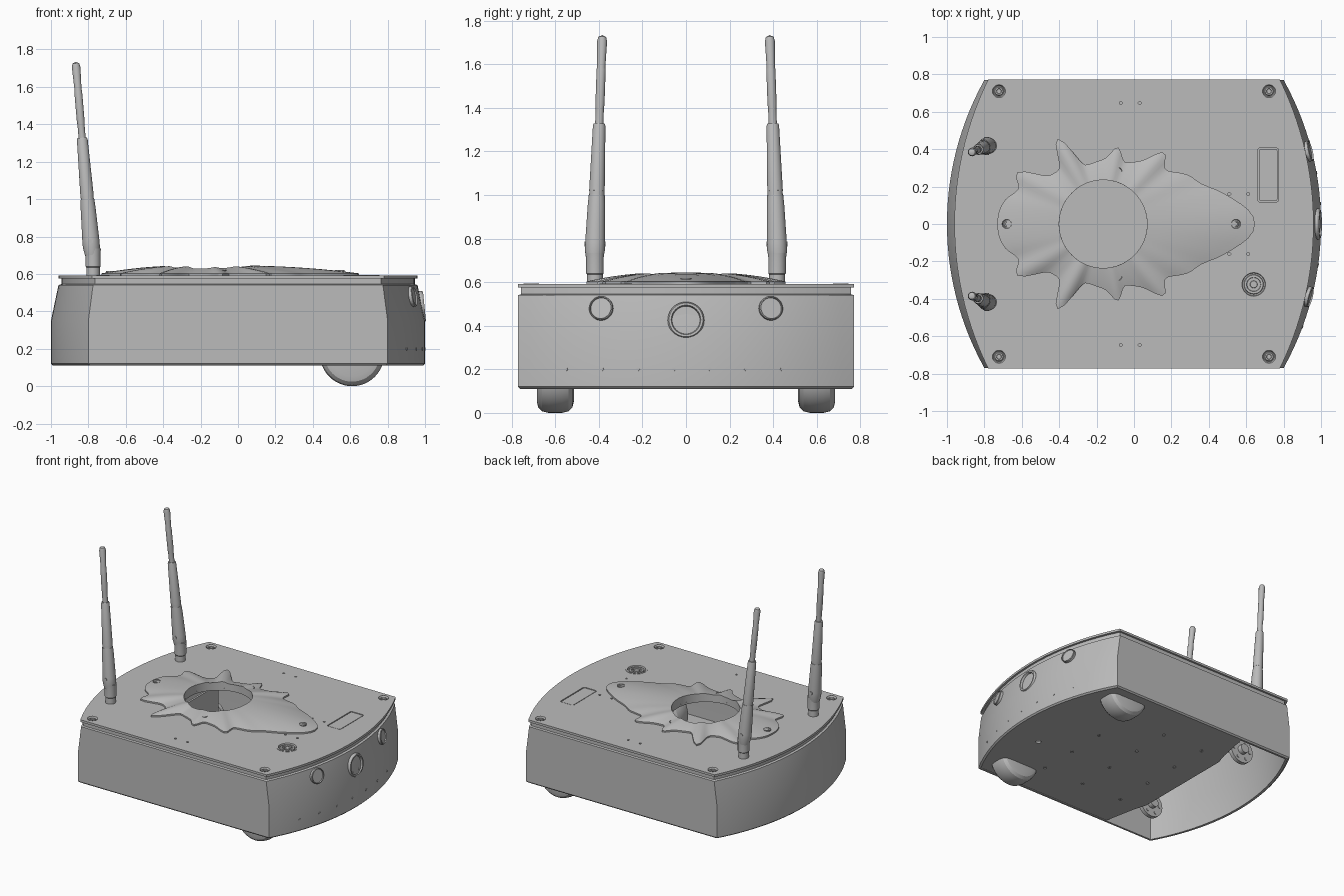
import bpy, bmesh, math
from mathutils import Vector

cube = bpy.data.objects.get("Cube")
if cube:
    bpy.data.objects.remove(cube, do_unlink=True)

grey = bpy.data.materials.new("plain grey")
grey.use_nodes = True
TONE = (0.5, 0.5, 0.5, 1)
grey.diffuse_color = TONE
grey.node_tree.nodes["Principled BSDF"].inputs["Base Color"].default_value = TONE


def finish(name, bm, angle=30):
    bmesh.ops.remove_doubles(bm, verts=bm.verts, dist=1e-5)
    bmesh.ops.recalc_face_normals(bm, faces=bm.faces)
    me = bpy.data.meshes.new(name)
    bm.to_mesh(me)
    bm.free()
    me.materials.append(grey)
    me.shade_smooth()
    me.set_sharp_from_angle(angle=math.radians(angle))
    ob = bpy.data.objects.new(name, me)
    bpy.context.collection.objects.link(ob)
    return ob


def loft(name, rings, loop=False):
    """Skin a list of closed rings with quads."""
    bm = bmesh.new()
    vs = [[bm.verts.new(p) for p in r] for r in rings]
    pairs = list(zip(vs, vs[1:])) + ([(vs[-1], vs[0])] if loop else [])
    for a, b in pairs:
        for i in range(len(a)):
            j = (i + 1) % len(a)
            bm.faces.new((a[i], a[j], b[j], b[i]))
    return finish(name, bm)


def lathe(name, profile, origin, axis=(0, 0, 1), n=32):
    """Spin (radius, height) points about an axis."""
    bm = bmesh.new()
    vs = [bm.verts.new((r, 0, h)) for r, h in profile]
    edges = [bm.edges.new(e) for e in zip(vs, vs[1:])]
    bmesh.ops.spin(bm, geom=vs + edges, cent=(0, 0, 0), axis=(0, 0, 1),
                   angle=2 * math.pi, steps=n, use_merge=True)
    bmesh.ops.dissolve_degenerate(bm, dist=1e-6, edges=bm.edges)
    ob = finish(name, bm)
    ob.rotation_euler = Vector(axis).to_track_quat('Z', 'Y').to_euler()
    ob.location = origin
    return ob


def slab(name, loops, z0, z1):
    """Flat plate from an outer loop and any number of hole loops."""
    bm = bmesh.new()
    edges = []
    for pts in loops:
        vs = [bm.verts.new((x, y, z0)) for x, y in pts]
        edges += [bm.edges.new((vs[i - 1], vs[i])) for i in range(len(vs))]
    bmesh.ops.triangle_fill(bm, use_beauty=True, edges=edges)
    top = bmesh.ops.extrude_face_region(bm, geom=bm.faces[:])["geom"]
    bmesh.ops.translate(bm, vec=(0, 0, z1 - z0),
                        verts=[v for v in top if isinstance(v, bmesh.types.BMVert)])
    return finish(name, bm)


def circle(x, y, r, n=32):
    return [(x + r * math.cos(2 * math.pi * i / n), y + r * math.sin(2 * math.pi * i / n))
            for i in range(n)]


def round_rect(x, y, w, h, r):
    pts = []
    for k, (sx, sy) in enumerate([(1, 1), (-1, 1), (-1, -1), (1, -1)]):
        for i in range(5):
            a = math.pi / 2 * (k + i / 4)
            pts.append((x + sx * (w / 2 - r) + r * math.cos(a),
                        y + sy * (h / 2 - r) + r * math.sin(a)))
    return pts


def bow(cx, hy, sag, n=28):
    """Arc of the bulging end, from -y to +y."""
    R = (hy * hy + sag * sag) / (2 * sag)
    ys = [hy * (2 * i / n - 1) for i in range(n + 1)]
    return [(cx + sag - R + math.sqrt(R * R - y * y), y) for y in ys]


def outline(cx, hy, sag):
    right = bow(cx, hy, sag)
    return right + [(-x, -y) for x, y in right]


# Hollow shell with bowed ends leaning in above mid height
sections = [(0.79, 0.76, 0.20, 0.11), (0.80, 0.77, 0.20, 0.12), (0.80, 0.77, 0.20, 0.35),
            (0.775, 0.77, 0.185, 0.54), (0.765, 0.757, 0.18, 0.545), (0.765, 0.757, 0.18, 0.575),
            (0.75, 0.74, 0.175, 0.575), (0.75, 0.74, 0.175, 0.54), (0.78, 0.745, 0.19, 0.35),
            (0.78, 0.745, 0.19, 0.11)]
loft("body_shell", [[(x, y, z) for x, y in outline(c, h, s)] for c, h, s, z in sections], True)

# Lid with its openings
HOLE = (-0.165, 0, 0.235)
corners = [(sx * 0.722, sy * 0.71) for sx in (-1, 1) for sy in (-1, 1)]
dots = [(x, s * 0.647) for x in (-0.07, 0.03) for s in (-1, 1)]
dots += [(x, s * 0.16) for x in (0.51, 0.61) for s in (-1, 1)]
KNOB = (0.64, -0.323)
slab("lid", [outline(0.78, 0.772, 0.18), circle(*HOLE, 64), circle(*KNOB, 0.075),
             round_rect(0.717, 0.262, 0.112, 0.29, 0.015)]
     + [circle(x, y, 0.035, 20) for x, y in corners]
     + [circle(x, y, 0.008, 10) for x, y in dots], 0.575, 0.592)
slab("display_panel", [round_rect(0.717, 0.262, 0.1, 0.278, 0.012)], 0.575, 0.59)
SCREW = [(0, 0.004), (0.012, 0.004), (0.014, 0.012), (0.021, 0.012), (0.025, 0.005),
         (0.029, 0.005), (0.035, 0.018), (0.035, 0), (0, 0)]
for x, y in corners:
    lathe("corner_screw", SCREW, (x, y, 0.576), n=20)
lathe("power_button", [(0, 0.012), (0.018, 0.012), (0.02, 0.006), (0.036, 0.006), (0.038, 0.014),
                       (0.05, 0.014), (0.053, 0.006), (0.06, 0.006), (0.063, 0.018),
                       (0.075, 0.018), (0.075, 0), (0, 0)], (*KNOB, 0.576))
for a in range(6):
    t = a * math.pi / 3
    lathe("button_dot", [(0, 0.006), (0.005, 0.006), (0.005, 0)],
          (KNOB[0] + 0.028 * math.cos(t), KNOB[1] + 0.028 * math.sin(t), 0.582), n=8)

# Teardrop cover around the central opening
half = [(0.645, 0), (0.638, 0.035), (0.6, 0.075), (0.5, 0.138), (0.3, 0.228), (0.1, 0.292), (-0.1, 0.32),
        (-0.3, 0.298), (-0.5, 0.228), (-0.64, 0.145), (-0.705, 0.085), (-0.73, 0)]


def reach(a):
    """Distance from the opening's centre to the teardrop edge."""
    d = Vector((math.cos(a), abs(math.sin(a))))
    for p, q in zip(half, half[1:]):
        p, q = Vector((p[0] - HOLE[0], p[1])), Vector((q[0] - HOLE[0], q[1]))
        den = d.cross(q - p)
        if den and -1e-6 <= p.cross(d) / -den <= 1 + 1e-6:
            t = p.cross(q - p) / den
            if t > 0:
                return t
    return 0.565


N = 128
reaches = [reach(2 * math.pi * i / N) for i in range(N)]
for _ in range(3):
    reaches = [(reaches[i - 1] + 2 * reaches[i] + reaches[(i + 1) % N]) / 4 for i in range(N)]


def dome(f):
    return 0.603 + 0.044 * (1 - f ** 2.5)


def cover_ring(t, z=None):
    ring = []
    for i, e in enumerate(reaches):
        a, r = 2 * math.pi * i / N, HOLE[2] + (e - HOLE[2]) * t
        ring.append((HOLE[0] + r * math.cos(a), r * math.sin(a), z or dome(r / e)))
    return ring


loft("teardrop_cover", [cover_ring(0, 0.59)] + [cover_ring(k / 8) for k in range(9)]
     + [cover_ring(1, 0.59)], True)
for x, y in [(-0.68, 0), (0.545, 0), (-0.088, 0.278), (-0.088, -0.278)]:
    d = Vector((x - HOLE[0], y))
    f = d.length / reach(math.atan2(d.y, d.x))
    lathe("cover_screw", [(r * 0.72, h * 0.6) for r, h in SCREW], (x, y, dome(f) - 0.006), n=20)

# Floor, open behind, with an upright bulkhead
right = bow(0.785, 0.75, 0.19)
slab("floor", [right + [(-0.37, 0.75), (-0.42, 0.5), (-0.45, 0.4), (-0.45, -0.4), (-0.42, -0.5), (-0.37, -0.75)],
               circle(0.72, -0.2, 0.02, 12)], 0.115, 0.13)
slab("bulkhead", [[(-0.46, -0.4), (-0.445, -0.4), (-0.445, 0.4), (-0.46, 0.4)]], 0.125, 0.5)
for x in (-0.25, 0.1, 0.45):
    for y in (-0.45, -0.15, 0.15, 0.45):
        lathe("floor_screw", [(0, 0.006), (0.011, 0.006), (0.011, 0)], (x, y, 0.11), n=10)

# Front wheels, rear hubs and antennas on both sides
WHEEL = [(0, -0.085), (0.12, -0.085), (0.148, -0.078), (0.165, -0.06), (0.172, -0.03)]
WHEEL += [(r, -h) for r, h in reversed(WHEEL)]
SHAFT = [(0, 0), (0.038, 0), (0.046, 0.045), (0.046, 0.08), (0.04, 0.26), (0.037, 0.3), (0.035, 0.3),
         (0.035, 0.32), (0.036, 0.32), (0.029, 0.62), (0.026, 0.63), (0.019, 0.63), (0.019, 0.7),
         (0.021, 0.72), (0.021, 0.88), (0.019, 0.89), (0.023, 1.01), (0.018, 1.03), (0, 1.038)]
for s in (-1, 1):
    lathe("front_wheel", WHEEL, (0.61, s * 0.6, 0.172), (0, 1, 0), 48)
    lathe("rear_hub", [(0, -0.05), (0.035, -0.05), (0.035, -0.015), (0.1, -0.015), (0.1, 0.015),
                       (0.035, 0.015), (0.035, 0.05), (0, 0.05)], (-0.57, s * 0.5, 0.21), (0, 1, 0))
    for k in range(6):
        t = k * math.pi / 3
        lathe("hub_bolt", [(0, -0.02), (0.012, -0.02), (0.012, 0.02), (0, 0.02)],
              (-0.57 + 0.07 * math.cos(t), s * 0.5, 0.21 + 0.07 * math.sin(t)), (0, 1, 0), 10)
    lathe("antenna_base", [(0, 0), (0.036, 0), (0.036, 0.045), (0.04, 0.05), (0.04, 0.12),
                           (0.042, 0.145), (0, 0.145)], (-0.775, s * 0.418, 0.59))
    lathe("antenna_shaft", SHAFT, (-0.78, s * 0.42, 0.7), (-0.088, s * -0.036, 1.035), 24)
    lathe("antenna_hinge_pin", [(0, -0.048), (0.012, -0.048), (0.012, 0.048), (0, 0.048)],
          (-0.787, s * 0.417, 0.775), (0, 1, 0), 12)
    # Side sensors on the bowed end
    lathe("side_sensor", [(0.055, -0.05), (0.055, 0.018), (0.05, 0.022), (0.048, 0.014), (0, 0.014)],
          (0.925, s * 0.387, 0.478), (0.97, s * 0.24, 0.18))

# Round socket in the middle of the bowed end
nose = Vector((0.975, 0, 0.425))
lathe("socket_ring", [(0.084, -0.03), (0.084, 0.012), (0.078, 0.022), (0.068, 0.022), (0.064, 0.015),
                      (0.064, 0.006), (0, 0.006)], nose, (1, 0, 0.1), 40)
for s in (-1, 1):
    lathe("socket_pin", [(0, 0.014), (0.01, 0.014), (0.01, 0)], nose + Vector((0.004, s * 0.035, -0.04)),
          (1, 0, 0.1), 10)

# Row of tiny vents low on the bowed end
arc = bow(0.8, 0.77, 0.2)
for x, y in arc[4:-4:3]:
    lathe("vent_dot", [(0, 0.003), (0.008, 0.003), (0.008, -0.01)], (x, y, 0.2), (1, y / 1.58, 0), 8)
